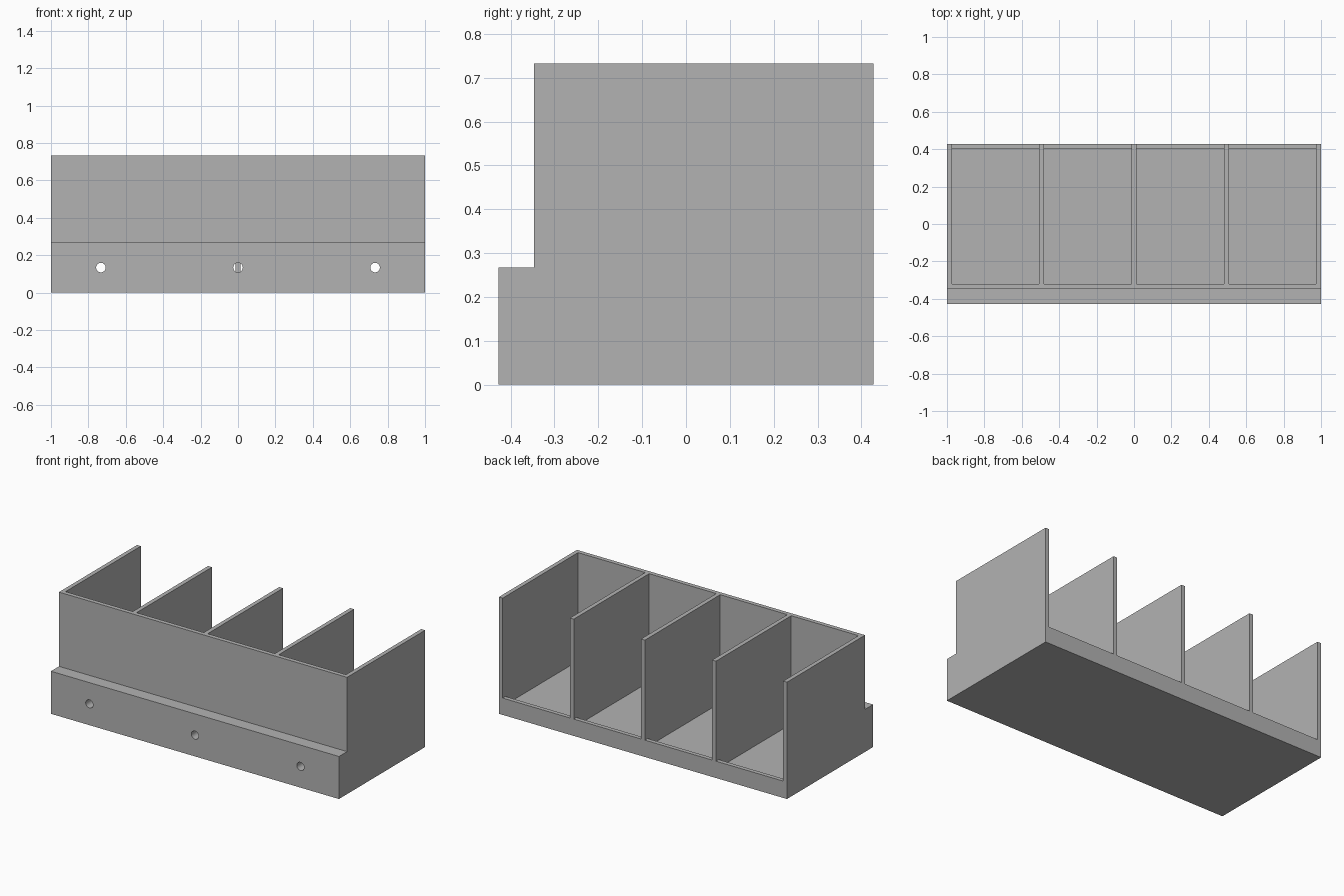
import bpy, bmesh, math
from mathutils import Matrix

cube = bpy.data.objects.get("Cube")
if cube:
    bpy.data.objects.remove(cube, do_unlink=True)

WALL = 0.0267
BAY = 0.4667          # clear width of one compartment
HEIGHT = 0.733
BACK = 0.427
FLOOR = 0.0533
LIP = 0.1055
INNER_FRONT = -0.32

grey = bpy.data.materials.new("plain grey")
colour = (0.45, 0.45, 0.45, 1)
grey.use_nodes = True
grey.diffuse_color = colour
grey.node_tree.nodes["Principled BSDF"].inputs["Base Color"].default_value = colour


def add_prism(bm, profile, x0, x1):
    """Extrude a (y, z) profile along x."""
    face = bm.faces.new([bm.verts.new((x0, y, z)) for y, z in profile])
    result = bmesh.ops.extrude_face_region(bm, geom=[face])
    verts = [v for v in result["geom"] if isinstance(v, bmesh.types.BMVert)]
    bmesh.ops.translate(bm, verts=verts, vec=(x1 - x0, 0, 0))


def make_object(bm, name, helper=False):
    bmesh.ops.recalc_face_normals(bm, faces=bm.faces)
    mesh = bpy.data.meshes.new(name)
    bm.to_mesh(mesh)
    bm.free()
    mesh.materials.append(grey)
    obj = bpy.data.objects.new(name, mesh)
    bpy.context.collection.objects.link(obj)
    if helper:
        obj.hide_render = True
        obj.hide_set(True)
        obj.display_type = 'WIRE'
    return obj


# Stepped body
bm = bmesh.new()
add_prism(bm, [(-BACK, 0), (BACK, 0), (BACK, HEIGHT), (-0.347, HEIGHT),
               (-0.347, 0.267), (-BACK, 0.267)], -1, 1)
body = make_object(bm, "divided_bin")

# Four compartments, open at the top and above the back lip
bm = bmesh.new()
for i in range(4):
    x = -1 + WALL + i * (BAY + WALL)
    add_prism(bm, [(INNER_FRONT, FLOOR), (BACK - WALL, FLOOR), (BACK - WALL, LIP),
                   (0.6, LIP), (0.6, 0.9), (INNER_FRONT, 0.9)], x, x + BAY)
bays = make_object(bm, "compartment_cutter", helper=True)

# Three screw holes through the front ledge
bm = bmesh.new()
hole_end = INNER_FRONT + 0.004
for x in (-0.733, 0, 0.733):
    place = Matrix.Translation((x, (hole_end - 0.5) / 2, 0.1333)) @ Matrix.Rotation(math.pi / 2, 4, 'X')
    bmesh.ops.create_cone(bm, cap_ends=True, segments=32, radius1=0.0255,
                          radius2=0.0255, depth=hole_end + 0.5, matrix=place)
holes = make_object(bm, "screw_hole_cutter", helper=True)

for cutter in (bays, holes):
    cut = body.modifiers.new(cutter.name, 'BOOLEAN')
    cut.operation = 'DIFFERENCE'
    cut.solver = 'EXACT'
    cut.object = cutter

# Crisp edges, round holes
bpy.ops.object.select_all(action='DESELECT')
body.select_set(True)
bpy.context.view_layer.objects.active = body
for cutter in (bays, holes):
    bpy.ops.object.modifier_apply(modifier=cutter.name)
bpy.ops.object.shade_smooth_by_angle(angle=math.radians(30))
